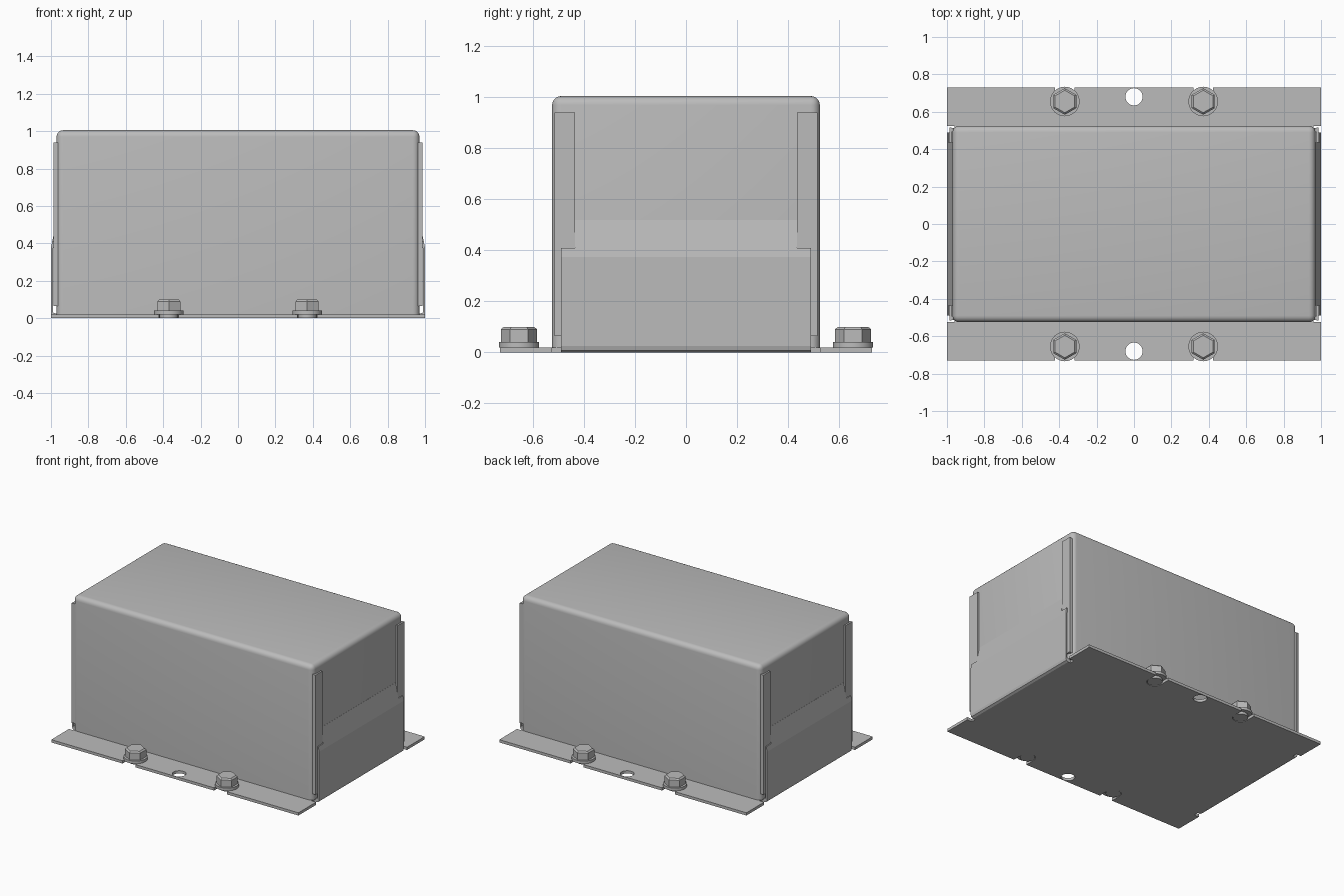
import bpy, bmesh, math
from mathutils import Matrix

if "Cube" in bpy.data.objects:
    bpy.data.objects.remove(bpy.data.objects["Cube"], do_unlink=True)

grey = bpy.data.materials.new("sheet metal grey")
grey.use_nodes = True
colour = (0.5, 0.5, 0.5, 1)
grey.diffuse_color = colour
grey.node_tree.nodes["Principled BSDF"].inputs["Base Color"].default_value = colour


def finish(bm, name):
    bmesh.ops.recalc_face_normals(bm, faces=bm.faces)
    mesh = bpy.data.meshes.new(name)
    bm.to_mesh(mesh)
    bm.free()
    mesh.materials.append(grey)
    obj = bpy.data.objects.new(name, mesh)
    bpy.context.collection.objects.link(obj)
    return obj


def smooth(obj):
    bpy.ops.object.select_all(action="DESELECT")
    obj.select_set(True)
    bpy.context.view_layer.objects.active = obj
    bpy.ops.object.shade_smooth_by_angle(angle=math.radians(35))


def add_box(bm, x0, x1, y0, y1, z0, z1):
    mat = Matrix.Translation(((x0 + x1) / 2, (y0 + y1) / 2, (z0 + z1) / 2))
    mat = mat @ Matrix.Diagonal((x1 - x0, y1 - y0, z1 - z0, 1))
    return bmesh.ops.create_cube(bm, size=1, matrix=mat)["verts"]


def add_cylinder(bm, x, y, z0, z1, r, sides, r_top=None, turn=0.0):
    mat = Matrix.Translation((x, y, (z0 + z1) / 2)) @ Matrix.Rotation(turn, 4, "Z")
    bmesh.ops.create_cone(bm, cap_ends=True, segments=sides, radius1=r,
                          radius2=r if r_top is None else r_top,
                          depth=z1 - z0, matrix=mat)


def extrude(bm, points, offset):
    face = bm.faces.new([bm.verts.new(p) for p in points])
    out = bmesh.ops.extrude_face_region(bm, geom=[face])["geom"]
    bmesh.ops.translate(bm, vec=offset,
                        verts=[v for v in out if isinstance(v, bmesh.types.BMVert)])


THICK = 0.02
BOLT_X, BOLT_Y, HOLE_Y = 0.37, 0.655, 0.68

# Base plate with relief notches where the end flaps bend up
corner = [(0.96, 0.49), (0.96, 0.525), (1, 0.525), (1, 0.73)]
half = corner + [(-x, y) for x, y in reversed(corner)]
outline = half + [(-x, -y) for x, y in half]
bm = bmesh.new()
extrude(bm, [(x, y, 0) for x, y in outline], (0, 0, THICK))
base = finish(bm, "base_plate")

# Mounting holes and open bolt slots
for s in (-1, 1):
    cutters = []
    bm = bmesh.new()
    add_cylinder(bm, 0, s * HOLE_Y, -0.1, 0.1, 0.046, 32)
    cutters.append(finish(bm, "hole_cutter"))
    for x in (-BOLT_X, BOLT_X):
        bm = bmesh.new()
        add_cylinder(bm, x, s * BOLT_Y, -0.1, 0.1, 0.053, 32)
        cutters.append(finish(bm, "slot_round_cutter"))
        bm = bmesh.new()
        ys = sorted((s * BOLT_Y, s * 0.9))
        add_box(bm, x - 0.053, x + 0.053, ys[0], ys[1], -0.12, 0.12)
        cutters.append(finish(bm, "slot_cutter"))
    for cutter in cutters:
        cutter.hide_render = True
        mod = base.modifiers.new("cut", "BOOLEAN")
        mod.operation = "DIFFERENCE"
        mod.solver = "EXACT"
        mod.object = cutter
        bpy.context.view_layer.objects.active = base
        bpy.ops.object.modifier_apply(modifier=mod.name)
        bpy.data.objects.remove(cutter, do_unlink=True)
smooth(base)

# Cover box, rounded on its top and upright edges
bm = bmesh.new()
add_box(bm, -0.97, 0.97, -0.525, 0.525, THICK, 1.005)
edges = [e for e in bm.edges if max(v.co.z for v in e.verts) > 0.5]
bmesh.ops.bevel(bm, geom=edges, offset=0.035, segments=5, profile=0.5, affect="EDGES")
smooth(finish(bm, "cover_box"))

# End flaps: bent up from the base, with a narrower sloped tongue above
flap = [(0.955, 0), (0.98, 0), (0.995, 0.008), (1, 0.025), (1, 0.375), (0.993, 0.41),
        (0.981, 0.41), (0.988, 0.375), (0.988, 0.03), (0.955, 0.018)]
tongue = [(0.993, 0.41), (0.971, 0.52), (0.962, 0.52), (0.981, 0.41)]
for side, label in ((1, "left"), (-1, "right")):
    bm = bmesh.new()
    for profile, w in ((flap, 0.49), (tongue, 0.435)):
        extrude(bm, [(side * x, -w, z) for x, z in profile], (0, 2 * w, 0))
    finish(bm, label + "_end_flap")

    # Corner strips folded round from the long walls
    for s, end in ((-1, "front"), (1, "back")):
        bm = bmesh.new()
        xs = sorted((side * 0.975, side * 0.987))
        ys = sorted((s * 0.435, s * 0.515))
        add_box(bm, xs[0], xs[1], ys[0], ys[1], 0.065, 0.94)
        xs = sorted((side * 0.96, side * 0.98))
        ys = sorted((s * 0.495, s * 0.512))
        add_box(bm, xs[0], xs[1], ys[0], ys[1], 0.065, 0.94)
        finish(bm, label + "_" + end + "_strip")

# Flanged hex bolts
for x in (-BOLT_X, BOLT_X):
    for y in (-BOLT_Y, BOLT_Y):
        bm = bmesh.new()
        add_cylinder(bm, x, y, 0.002, THICK, 0.05, 32)
        add_cylinder(bm, x, y, THICK, 0.04, 0.079, 40)
        add_cylinder(bm, x, y, 0.04, 0.09, 0.071, 6, turn=math.pi / 6 * 0)
        add_cylinder(bm, x, y, 0.09, 0.1, 0.071, 6, r_top=0.06)
        smooth(finish(bm, "hex_bolt"))
